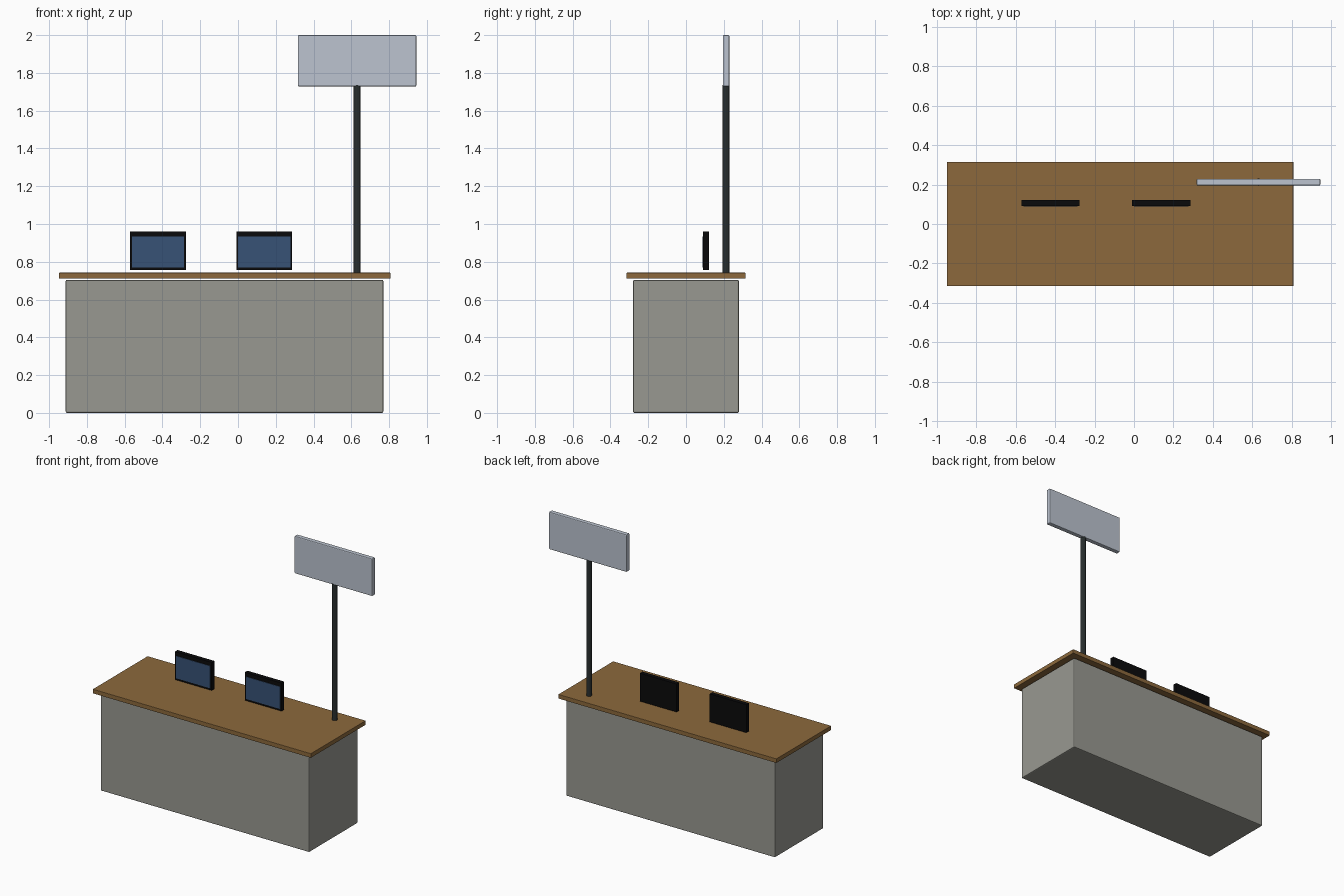
import bpy, bmesh
from mathutils import Vector

if "Cube" in bpy.data.objects:
    bpy.data.objects.remove(bpy.data.objects["Cube"])


def srgb(r, g, b):
    def lin(c):
        c /= 255
        return c / 12.92 if c <= 0.04045 else ((c + 0.055) / 1.055) ** 2.4
    return (lin(r), lin(g), lin(b), 1)


def material(name, *rgb):
    m = bpy.data.materials.new(name)
    m.diffuse_color = srgb(*rgb)
    m.use_nodes = True
    m.node_tree.nodes["Principled BSDF"].inputs["Base Color"].default_value = m.diffuse_color
    return m


GREY = material("warm_grey", 153, 153, 145)
WOOD = material("wood_brown", 140, 105, 60)
SILVER = material("pale_silver", 188, 196, 208)
DARK = material("dark_metal", 40, 46, 46)
BLACK = material("black_plastic", 10, 10, 11)
BLUE = material("screen_blue", 55, 82, 118)


def finish(name, bm, mat):
    me = bpy.data.meshes.new(name)
    bm.to_mesh(me)
    bm.free()
    me.materials.append(mat)
    ob = bpy.data.objects.new(name, me)
    bpy.context.collection.objects.link(ob)
    return ob


def box(name, lo, hi, mat, bevel=0.0):
    """Box between two corners, with optional small chamfers."""
    lo, hi = Vector(lo), Vector(hi)
    bm = bmesh.new()
    bmesh.ops.create_cube(bm, size=1)
    bmesh.ops.scale(bm, vec=hi - lo, verts=bm.verts)
    bmesh.ops.translate(bm, vec=(lo + hi) / 2, verts=bm.verts)
    ob = finish(name, bm, mat)
    if bevel:
        mod = ob.modifiers.new("edge_bevel", 'BEVEL')
        mod.width = bevel
        mod.segments = 2
    return ob


# Counter: body with an overhanging wooden top
box("counter_body", (-0.912, -0.28, 0), (0.769, 0.28, 0.704), GREY, 0.007)
box("counter_top", (-0.948, -0.315, 0.711), (0.807, 0.315, 0.742), WOOD, 0.002)

# Monitors: black panel with a thin screen plate on the front
for side, x in (("left", -0.423), ("right", 0.139)):
    box("monitor_" + side, (x - 0.148, 0.091, 0.757), (x + 0.148, 0.121, 0.961), BLACK)
    box("screen_" + side, (x - 0.138, 0.088, 0.771), (x + 0.138, 0.092, 0.933), BLUE)

# Sign post
bm = bmesh.new()
bmesh.ops.create_cone(bm, cap_ends=True, segments=12, radius1=0.0185,
                      radius2=0.0185, depth=0.995)
bmesh.ops.translate(bm, vec=(0.631, 0.212, 1.2375), verts=bm.verts)
finish("sign_post", bm, DARK)

# Blank sign board
box("sign_board", (0.317, 0.195, 1.728), (0.944, 0.229, 2.0), SILVER, 0.006)
